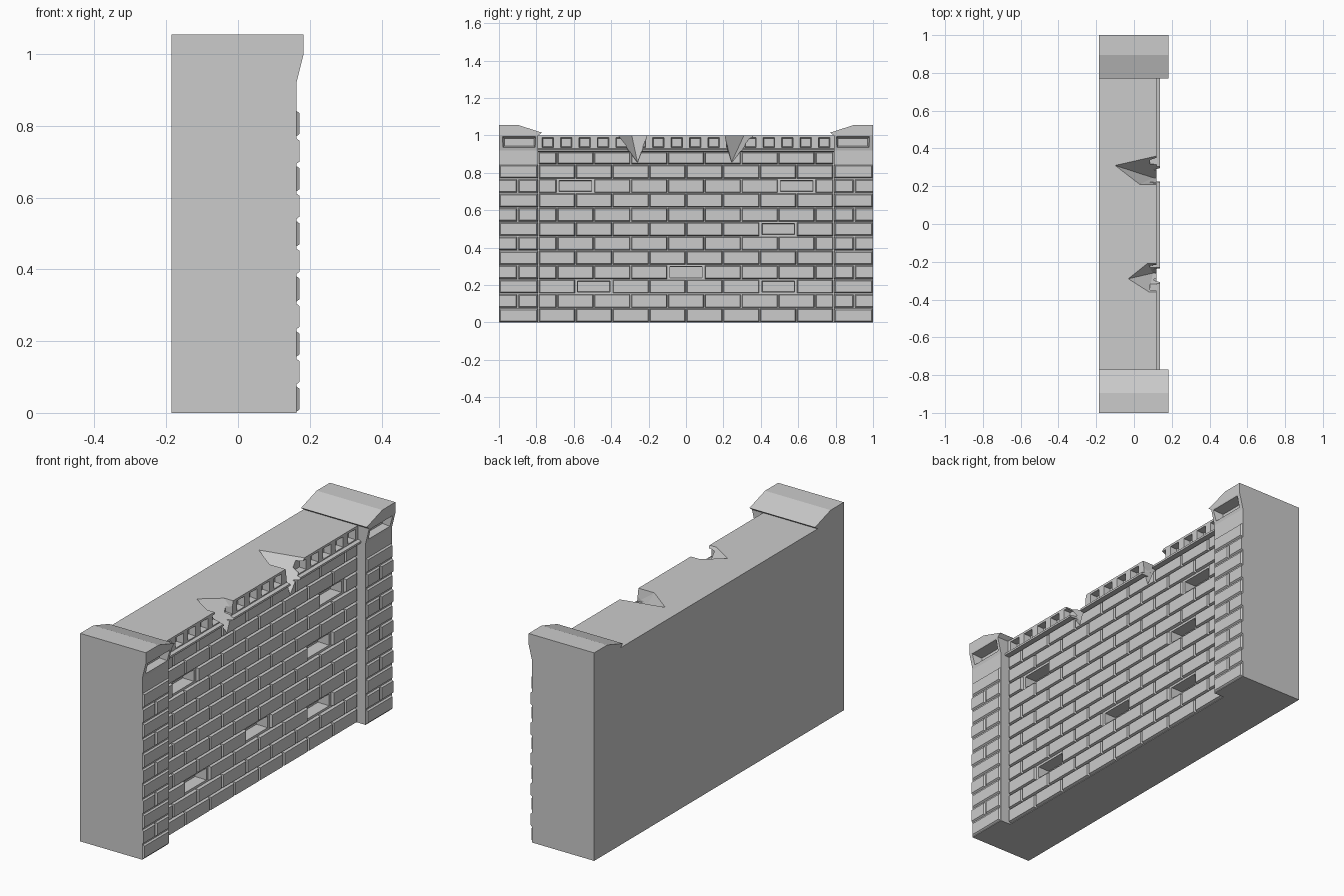
import bpy, bmesh
from mathutils import Vector

if "Cube" in bpy.data.objects:
    bpy.data.objects.remove(bpy.data.objects["Cube"])

H = 0.0768      # height of one course
P = 0.197       # brick pitch along the wall
FACE = 0.12     # front plane of the bricks


def hull(bm, pts):
    """Add one convex solid around the points."""
    tmp = bmesh.new()
    for p in pts:
        tmp.verts.new(p)
    r = bmesh.ops.convex_hull(tmp, input=tmp.verts[:])
    junk = [v for v in r["geom_interior"] + r["geom_unused"]
            if isinstance(v, bmesh.types.BMVert) and v.is_valid]
    bmesh.ops.delete(tmp, geom=list(set(junk)), context='VERTS')
    bmesh.ops.dissolve_limit(tmp, angle_limit=0.01, verts=tmp.verts[:], edges=tmp.edges[:])
    bmesh.ops.recalc_face_normals(tmp, faces=tmp.faces[:])
    me = bpy.data.meshes.new("tmp")
    tmp.to_mesh(me)
    tmp.free()
    bm.from_mesh(me)
    bpy.data.meshes.remove(me)


def pad(bm, x0, x1, y, z, c, left=None, right=None):
    """Block facing +x, its front rectangle drawn in by c (sides may differ)."""
    l = c if left is None else left
    r = c if right is None else right
    hull(bm, [(x0, a, b) for a in y for b in z] +
             [(x1, a, b) for a in (y[0] + l, y[1] - r) for b in (z[0] + c, z[1] - c)])


def finish(name, bm):
    me = bpy.data.meshes.new(name)
    bm.to_mesh(me)
    bm.free()
    ob = bpy.data.objects.new(name, me)
    bpy.context.collection.objects.link(ob)
    return ob


def cut(ob, cutter):
    m = ob.modifiers.new("cut", 'BOOLEAN')
    m.operation = 'DIFFERENCE'
    m.solver = 'EXACT'
    m.object = cutter
    bpy.context.view_layer.objects.active = ob
    bpy.ops.object.modifier_apply(modifier=m.name)


# Wall core: profile with a ledge under the parapet
bm = bmesh.new()
prof = [(-.185, 0), (.106, 0), (.106, .912), (.138, .916), (.138, .926),
        (FACE, .93), (FACE, 1), (-.185, 1)]
f = bm.faces.new([bm.verts.new((x, -.795, z)) for x, z in prof])
ex = bmesh.ops.extrude_face_region(bm, geom=[f])
bmesh.ops.translate(bm, vec=(0, 1.59, 0),
                    verts=[v for v in ex["geom"] if isinstance(v, bmesh.types.BMVert)])
bmesh.ops.recalc_face_normals(bm, faces=bm.faces[:])
wall = finish("wall_core", bm)

# Bricks in running bond, some missing
missing = [(2, -2.5), (2, 2.5), (3, 0), (6, 2.5), (9, -3), (9, 3)]
bm = bmesh.new()
for row in range(12):
    z = (row * H + .001, min((row + 1) * H, .914) - .001)
    odd = row % 2
    for i in range(9 if odd else 8):
        k = i - (4 if odd else 3.5)
        if (row, k) in missing:
            continue
        y = (max((k - .5) * P, -.79) + .001, min((k + .5) * P, .79) - .001)
        pad(bm, .1, FACE, y, z, .006)
bricks = finish("bricks", bm)

# Cutters: brick holes and the row of small parapet recesses
bm = bmesh.new()
for row, k in missing:
    pad(bm, .2, .045, ((k - .5) * P + .008, (k + .5) * P - .008),
        (row * H + .005, (row + 1) * H - .005), .006)
for i in range(16):
    y = (i - 7.5) * P / 2
    pad(bm, .15, .085, (y - .034, y + .034), (.932, .992), .008)
holes = finish("hole_cutter", bm)

# Cutters: two broken wedges in the top edge
bm = bmesh.new()
for back, left, right, low in (
        ((-.03, -.29), (.08, -.36), (.07, -.21), -.26),
        ((-.10, .31), (.12, .36), (.03, .21), .245)):
    top = [back, left, right, (.25, left[1]), (.25, right[1])]
    hull(bm, [(x, y, z) for x, y in top for z in (1, 1.03)] +
             [(.25, low - .01, .84), (.25, low + .01, .84), (.10, low, .86)])
damage = finish("damage_cutter", bm)

cut(wall, holes)
cut(wall, damage)
cut(bricks, damage)

# Corner pillars with quoin stones and sloped caps
for s, side in ((-1, "left"), (1, "right")):
    def span(a, b):
        return tuple(sorted((s * a, s * b)))

    bm = bmesh.new()
    hull(bm, [(x, y, z) for x in (-.185, .163) for y in span(.79, 1) for z in (0, .92)])
    finish(side + "_pillar", bm)

    bm = bmesh.new()
    for row in range(11):
        z = (row * H + .001, (row + 1) * H - .001)
        if row % 2:
            flush = {"left": 0} if s < 0 else {"right": 0}
            pad(bm, .16, .171, span(.901, 1), z, .008, **flush)
            pad(bm, .16, .171, span(.79, .899), z, .008)
        else:
            pad(bm, .16, .171, span(.79, 1), z, .008)
    finish(side + "_quoins", bm)

    # flared neck with a pocket in its front
    bm = bmesh.new()
    hull(bm, [(x, y, z) for y in span(.79, 1)
              for x, z in ((-.185, .92), (.163, .92), (.183, 1), (-.185, 1))])
    neck = finish(side + "_cap_neck", bm)
    bm = bmesh.new()
    pad(bm, .2, .13, span(.8, .985), (.93, .997), .014)
    pocket = finish("pocket_cutter", bm)
    cut(neck, pocket)
    bpy.data.objects.remove(pocket)

    # sloped cap top
    bm = bmesh.new()
    hull(bm, [(x, s * y, z) for x in (-.185, .183)
              for y, z in ((1, 1), (1, 1.055), (.895, 1.055), (.77, 1.015), (.79, 1))])
    finish(side + "_cap", bm)

for c in (holes, damage):
    bpy.data.objects.remove(c)
